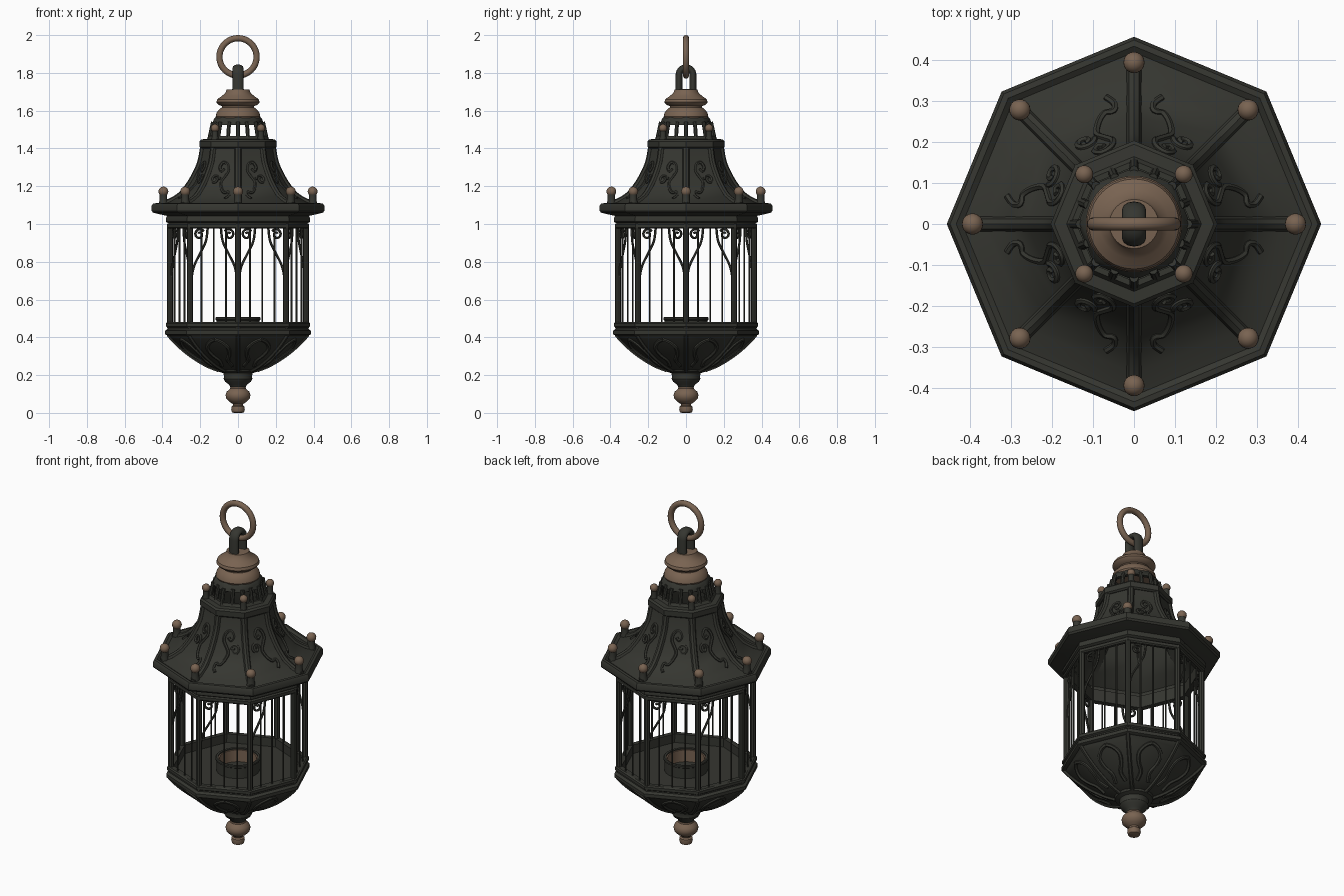
import bpy, bmesh, math
from math import sin, cos, pi, radians
from mathutils import Vector

if "Cube" in bpy.data.objects:
    bpy.data.objects.remove(bpy.data.objects["Cube"])


def material(name, rgb):
    m = bpy.data.materials.new(name)
    m.diffuse_color = (*rgb, 1)
    m.use_nodes = True
    m.node_tree.nodes["Principled BSDF"].inputs["Base Color"].default_value = m.diffuse_color
    return m


IRON = material("dark_iron", (0.036, 0.037, 0.030))
BRONZE = material("aged_bronze", (0.19, 0.125, 0.083))
APO = cos(pi / 8)


def lathe(name, profile, segs, mat, closed=False):
    """Revolve (radius, z) points round z; closed joins last point to first."""
    bm = bmesh.new()
    rings = [[bm.verts.new((r * cos(2 * pi * k / segs), r * sin(2 * pi * k / segs), z))
              for k in range(segs)] for r, z in profile]
    n = len(rings)
    for i in range(n if closed else n - 1):
        a, b = rings[i], rings[(i + 1) % n]
        for k in range(segs):
            j = (k + 1) % segs
            bm.faces.new((a[k], a[j], b[j], b[k]))
    bmesh.ops.remove_doubles(bm, verts=bm.verts, dist=1e-5)
    bmesh.ops.recalc_face_normals(bm, faces=bm.faces)
    me = bpy.data.meshes.new(name)
    bm.to_mesh(me)
    bm.free()
    me.materials.append(mat)
    ob = bpy.data.objects.new(name, me)
    bpy.context.collection.objects.link(ob)
    return ob


def smooth_path(pts, steps=6):
    """Catmull-Rom through the points."""
    p = [Vector(q) for q in pts]
    p = [2 * p[0] - p[1]] + p + [2 * p[-1] - p[-2]]
    out = []
    for i in range(1, len(p) - 2):
        a, b, c, d = p[i - 1:i + 3]
        for s in range(steps):
            t = s / steps
            out.append(0.5 * (2 * b + (c - a) * t + (2 * a - 5 * b + 4 * c - d) * t * t
                              + (3 * b - a - 3 * c + d) * t ** 3))
    return out + [p[-2]]


def tubes(name, paths, radius, mat, res=2):
    cu = bpy.data.curves.new(name, 'CURVE')
    cu.dimensions = '3D'
    cu.bevel_depth = radius
    cu.bevel_resolution = res
    cu.use_fill_caps = True
    for path in paths:
        sp = cu.splines.new('POLY')
        sp.points.add(len(path) - 1)
        for q, v in zip(sp.points, path):
            q.co = (*v, 1)
    cu.materials.append(mat)
    ob = bpy.data.objects.new(name, cu)
    bpy.context.collection.objects.link(ob)
    return ob


def polar(r, deg, z):
    return Vector((r * cos(radians(deg)), r * sin(radians(deg)), z))


def panel(k, apothem, t, z):
    """Point on flat side k of the octagon, t along the side."""
    a = radians(22.5 + 45 * k)
    return Vector((apothem * cos(a) - t * sin(a), apothem * sin(a) + t * cos(a), z))


def radius_at(profile, z):
    for (r0, z0), (r1, z1) in zip(profile, profile[1:]):
        if min(z0, z1) <= z <= max(z0, z1):
            return r0 + (r1 - r0) * (z - z0) / (z1 - z0)
    return profile[-1][0]


def spiral(cx, cz, r0, start, turns, steps=14):
    """Inward spiral in (t, z) starting at radius r0."""
    return [(cx + r0 * (1 - 0.75 * i / steps) * cos(start + turns * 2 * pi * i / steps),
             cz + r0 * (1 - 0.75 * i / steps) * sin(start + turns * 2 * pi * i / steps))
            for i in range(steps + 1)]


# hollow flared roof with thick eave
roof = [(0.42, 1.10), (0.365, 1.118), (0.31, 1.152), (0.262, 1.21), (0.228, 1.27),
        (0.203, 1.33), (0.188, 1.41)]
inner = [(0.165, 1.41), (0.18, 1.33), (0.24, 1.20), (0.30, 1.125), (0.36, 1.075), (0.36, 1.04)]
eave = [(0.385, 1.045), (0.43, 1.055), (0.45, 1.06), (0.458, 1.07), (0.458, 1.095),
        (0.45, 1.108), (0.435, 1.11)]
lathe("roof", eave + roof + inner, 8, IRON, True)
tubes("roof_ribs", [smooth_path([polar(r - 0.006, 45 * k, z) for r, z in roof], 3)
                    for k in range(8)], 0.018, IRON)

# scroll relief on the roof panels, mirrored from panel to panel
scrolls = []
for k in range(8):
    m = 1 if k % 2 else -1
    s_curve = [(0.085, 1.135), (0.098, 1.15), (0.09, 1.17), (0.068, 1.165), (0.045, 1.185),
               (0.03, 1.22), (0.045, 1.25), (0.06, 1.28), (0.05, 1.315), (0.025, 1.325),
               (0.01, 1.30), (0.022, 1.28), (0.035, 1.293)]
    hook = spiral(-0.005, 1.235, 0.026, 0, 1.2)
    for c in (s_curve, hook):
        pts = [panel(k, radius_at(roof, z) * APO + 0.001, m * (t - 0.03), z) for t, z in c]
        scrolls.append(smooth_path(pts, 4))
tubes("roof_scrolls", scrolls, 0.0085, IRON, 1)

# crown: collar, open gallery and top band
lathe("crown_collar", [(0.155, 1.405), (0.195, 1.40), (0.204, 1.408), (0.204, 1.438),
                       (0.195, 1.448), (0.165, 1.45), (0.155, 1.465), (0.14, 1.465)], 8, IRON, True)
lathe("crown_top_band", [(0.115, 1.525), (0.138, 1.525), (0.128, 1.555), (0.115, 1.568),
                         (0.09, 1.568)], 8, IRON, True)
tubes("crown_bars", [[polar(0.150 * f, 22.5 * k, 1.455), polar(0.132 * f, 22.5 * k, 1.54)]
                     for k in range(16) for f in [1 if k % 2 == 0 else APO]], 0.011, IRON)

# bronze cap under the hanger
lathe("bronze_cap", [(0, 1.555), (0.112, 1.558), (0.118, 1.57), (0.113, 1.59), (0.098, 1.608),
                     (0.085, 1.618), (0.085, 1.624), (0.105, 1.632), (0.115, 1.645),
                     (0.11, 1.66), (0.085, 1.678), (0.066, 1.695), (0.06, 1.712),
                     (0, 1.715)], 40, BRONZE)

# hanger shackle and ring
arch = [Vector((0, -0.037, 1.70))] + [Vector((0, -0.037 * cos(pi * i / 14), 1.79 + 0.037 * sin(pi * i / 14)))
                                      for i in range(15)] + [Vector((0, 0.037, 1.70))]
tubes("hanger_shackle", [arch], 0.018, IRON, 4).scale.x = 1.6
bpy.ops.mesh.primitive_torus_add(major_segments=48, minor_segments=14, major_radius=0.0985,
                                 minor_radius=0.0165, location=(0, 0, 1.885), rotation=(pi / 2, 0, 0))
ring = bpy.context.object
ring.name = "hanging_ring"
ring.data.materials.append(BRONZE)


# ball finials on eave and crown
def finial(name, r, deg, z, ball, stem):
    base = lathe(name + "_stem", [(0, 0), (stem * 1.15, 0), (stem * 1.1, 0.012), (stem, 0.02),
                                  (stem, 0.05), (0, 0.05)], 16, IRON)
    top = lathe(name + "_ball", [(ball * sin(pi * i / 10), 0.052 + ball - 0.012 - ball * cos(pi * i / 10))
                                 for i in range(11)], 18, BRONZE)
    base.location = top.location = polar(r, deg, z)


for k in range(8):
    finial("eave_finial", 0.395, 45 * k, 1.106, 0.026, 0.02)
for k in range(4):
    finial("crown_finial", 0.172, 45 + 90 * k, 1.445, 0.022, 0.016)

# cage frames
lathe("upper_frame", [(0.345, 0.98), (0.37, 0.975), (0.377, 0.982), (0.377, 0.998), (0.368, 1.004),
                      (0.382, 1.012), (0.382, 1.03), (0.372, 1.05), (0.345, 1.05)], 8, IRON, True)
lathe("lower_frame", [(0.345, 0.41), (0.375, 0.41), (0.386, 0.416), (0.386, 0.435), (0.372, 0.445),
                      (0.372, 0.452), (0.382, 0.458), (0.382, 0.474), (0.374, 0.48),
                      (0.345, 0.48)], 8, IRON, True)

# cage posts, thin bars and brackets
tubes("corner_posts", [[polar(0.36, 45 * k, 0.45), polar(0.36, 45 * k, 1.0)] for k in range(8)],
      0.016, IRON)
tubes("thin_bars", [[panel(k, 0.335, t, 0.45), panel(k, 0.335, t, 1.0)]
                    for k in range(8) for t in (-0.07, 0, 0.07)], 0.0048, IRON, 1)
brackets = []
for k in range(8):
    for c in ([(-0.13, 0.72), (-0.115, 0.78), (-0.078, 0.85), (-0.048, 0.91), (-0.037, 0.985)],
              spiral(-0.085, 0.945, 0.03, 0.6, 1.3)):
        brackets.append(smooth_path([panel(k, 0.328, t, z) for t, z in c], 4))
tubes("scroll_brackets", brackets, 0.0065, IRON, 1)

# bowl with floor
bowl = [(0.37, 0.415), (0.345, 0.385), (0.30, 0.342), (0.24, 0.295), (0.165, 0.25),
        (0.10, 0.224)]
lathe("bowl", [(0, 0.43), (0.35, 0.43)] + bowl + [(0, 0.22)], 8, IRON)

# leaf relief on the bowl
ribs = [smooth_path([polar(r, 45 * k, z) for r, z in bowl], 3) for k in range(8)]
for k in range(8):
    for m in (-1, 1):
        c = [(0.0, 0.39), (0.035, 0.375), (0.06, 0.345), (0.05, 0.31), (0.025, 0.28), (0.03, 0.25)]
        ribs.append(smooth_path([panel(k, radius_at(bowl, z) * APO, m * t, z) for t, z in c], 4))
tubes("bowl_relief", ribs, 0.011, IRON, 1)

# candle cup
lathe("candle_cup", [(0.105, 0.425), (0.115, 0.425), (0.115, 0.49), (0.12, 0.494), (0.12, 0.503),
                     (0.115, 0.507), (0.105, 0.505)], 36, IRON, True)
lathe("candle_cup_lining", [(0.098, 0.425), (0.106, 0.425), (0.106, 0.498), (0.098, 0.498)],
      36, BRONZE, True)

# bottom neck and bronze drop
lathe("bottom_neck", [(0, 0.235), (0.105, 0.23), (0.1, 0.218), (0.078, 0.21), (0.074, 0.195),
                      (0.076, 0.18), (0.068, 0.165), (0.048, 0.15), (0.04, 0.135), (0, 0.13)], 32, IRON)
lathe("bottom_drop", [(0, 0.145), (0.04, 0.142), (0.042, 0.128), (0.06, 0.112), (0.066, 0.095),
                      (0.062, 0.075), (0.045, 0.058), (0.028, 0.048), (0.026, 0.04), (0.034, 0.034),
                      (0.036, 0.02), (0.032, 0.004), (0.022, 0), (0, 0)], 32, BRONZE)

# convert curves and shade
bpy.ops.object.select_all(action='SELECT')
bpy.context.view_layer.objects.active = ring
bpy.ops.object.convert(target='MESH')
bpy.ops.object.select_all(action='SELECT')
bpy.ops.object.shade_smooth_by_angle(angle=radians(35))
